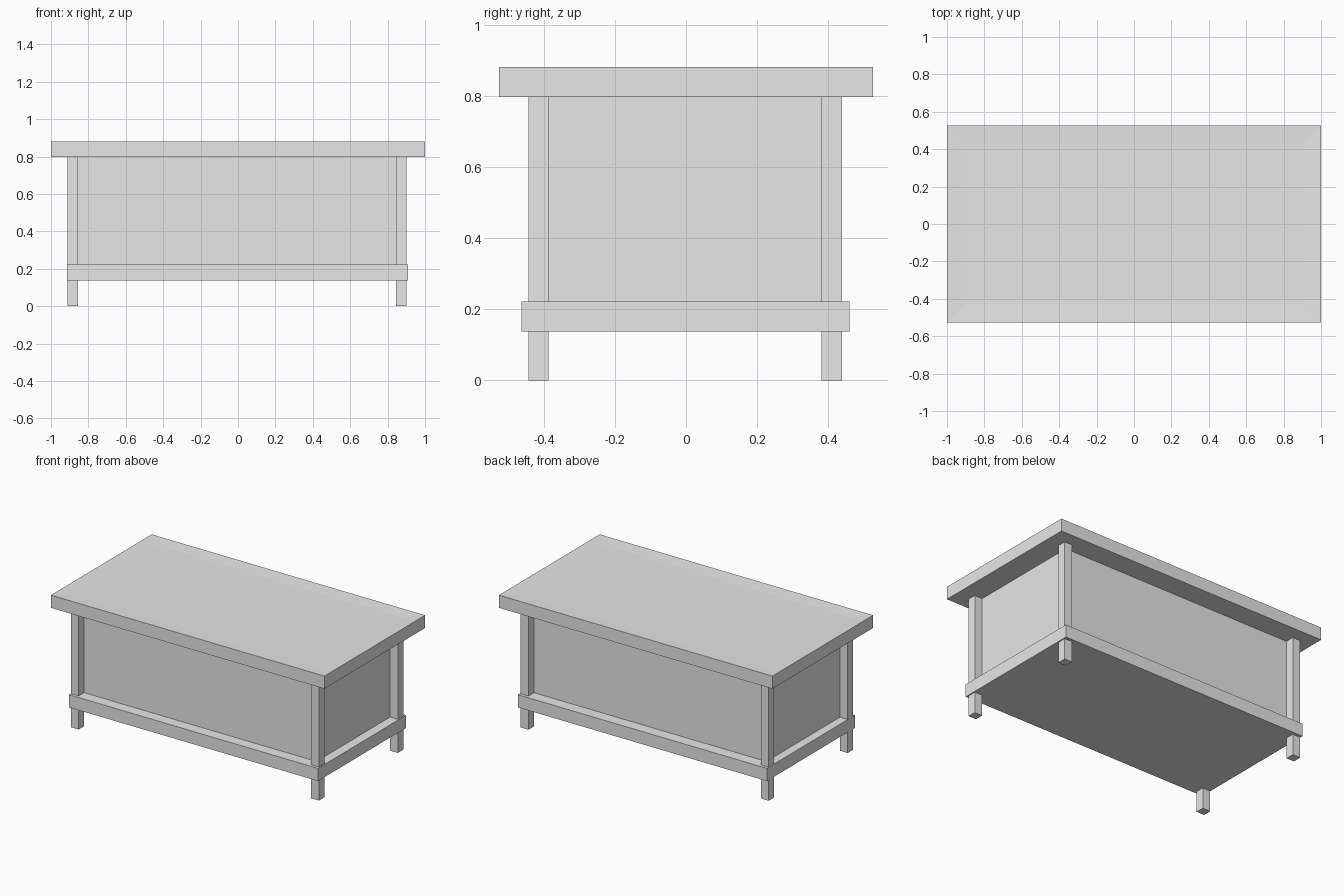
import bpy
import bmesh
from mathutils import Vector

cube = bpy.data.objects.get("Cube")
if cube:
    bpy.data.objects.remove(cube, do_unlink=True)

# Single plain colour
grey = bpy.data.materials.new("plain_grey")
grey.use_nodes = True
colour = (0.8, 0.8, 0.8, 1)
grey.diffuse_color = colour
grey.node_tree.nodes["Principled BSDF"].inputs["Base Color"].default_value = colour


def box(name, low, high, dish=None):
    """Box between two corners; dish = (margin, depth) sinks the top gently."""
    low, high = Vector(low), Vector(high)
    size, centre = high - low, (low + high) / 2
    bm = bmesh.new()
    bmesh.ops.create_cube(bm, size=1)
    for v in bm.verts:
        v.co = Vector(a * b for a, b in zip(v.co, size)) + centre
    if dish:
        bm.normal_update()
        top = max(bm.faces, key=lambda f: f.normal.z)
        bmesh.ops.inset_region(bm, faces=[top], thickness=dish[0], depth=-dish[1])
    mesh = bpy.data.meshes.new(name)
    bm.to_mesh(mesh)
    bm.free()
    mesh.materials.append(grey)
    obj = bpy.data.objects.new(name, mesh)
    bpy.context.collection.objects.link(obj)
    return obj


# Overhanging lid with a very shallow dished top
box("table_top", (-1, -0.526, 0.797), (1, 0.526, 0.881), dish=(0.14, 0.004))

# Closed cabinet body set back behind the legs
box("cabinet_body", (-0.855, -0.387, 0.18), (0.845, 0.381, 0.8))

# Solid base board the legs pass through
box("base_board", (-0.913, -0.462, 0.138), (0.909, 0.459, 0.222))

# Four square corner legs
for side, x0, x1 in (("right", -0.912, -0.855), ("left", 0.845, 0.902)):
    for end, y0, y1 in (("front", -0.443, -0.387), ("back", 0.381, 0.439)):
        box(f"{end}_{side}_leg", (x0, y0, 0), (x1, y1, 0.8))
